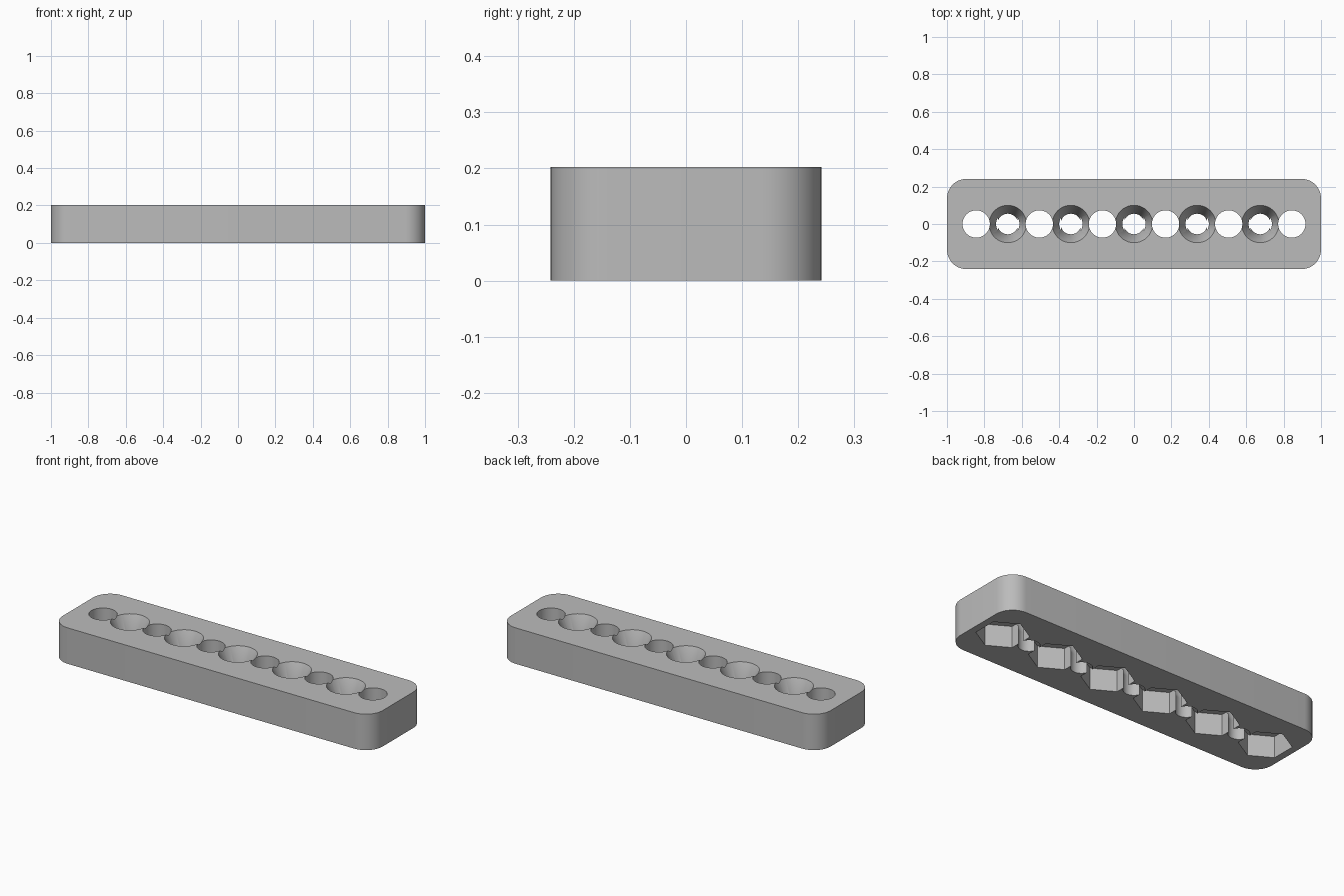
import bpy, bmesh
from math import sin, cos, pi, radians

cube = bpy.data.objects.get("Cube")
if cube:
    bpy.data.objects.remove(cube, do_unlink=True)

LENGTH, WIDTH, HEIGHT, CORNER = 2.0, 0.483, 0.203, 0.105
PITCH = 0.3375            # distance between equal holes
HOLE_R, SCREW_R, SINK_R = 0.073, 0.055, 0.1
SINK_DEPTH = 0.1
NUT_R, NUT_DEPTH = 0.135, 0.12

grey = bpy.data.materials.new("plain grey")
grey.use_nodes = True
colour = (0.5, 0.5, 0.5, 1)
grey.diffuse_color = colour
grey.node_tree.nodes["Principled BSDF"].inputs["Base Color"].default_value = colour


def circle(radius, count):
    """Regular outline whose first corner points along y."""
    return [(radius * sin(2 * pi * i / count), radius * cos(2 * pi * i / count))
            for i in range(count)]


def loft(name, sections, x=0.0):
    """Solid through (outline, z) sections that share a point count."""
    bm = bmesh.new()
    rings = [[bm.verts.new((px + x, py, z)) for px, py in outline]
             for outline, z in sections]
    count = len(rings[0])
    for low, high in zip(rings, rings[1:]):
        for i in range(count):
            j = (i + 1) % count
            bm.faces.new((low[i], low[j], high[j], high[i]))
    bm.faces.new(rings[0])
    bm.faces.new(rings[-1])
    bmesh.ops.recalc_face_normals(bm, faces=bm.faces)
    mesh = bpy.data.meshes.new(name)
    bm.to_mesh(mesh)
    bm.free()
    mesh.materials.append(grey)
    obj = bpy.data.objects.new(name, mesh)
    bpy.context.collection.objects.link(obj)
    return obj


# Bar with rounded vertical corners
outline = []
for quarter, (sx, sy) in enumerate([(1, 1), (-1, 1), (-1, -1), (1, -1)]):
    for step in range(13):
        a = (quarter + step / 12) * pi / 2
        outline.append((sx * (LENGTH / 2 - CORNER) + CORNER * cos(a),
                        sy * (WIDTH / 2 - CORNER) + CORNER * sin(a)))
bar = loft("drilled_bar", [(outline, 0), (outline, HEIGHT)])

OVER = 0.02               # cutters overshoot the bar
cutters = []

# Through holes, each with a six-sided nut pocket underneath
for i in range(6):
    x = (i - 2.5) * PITCH
    hole, nut = circle(HOLE_R, 48), circle(NUT_R, 6)
    cutters.append(loft("hole_cutter", [(hole, -OVER), (hole, HEIGHT + OVER)], x))
    cutters.append(loft("nut_cutter", [(nut, -OVER), (nut, NUT_DEPTH)], x))

# Countersunk screw holes between them
flare = SINK_R + OVER * (SINK_R - SCREW_R) / SINK_DEPTH
for i in range(5):
    shaft = circle(SCREW_R, 48)
    cutters.append(loft("screw_cutter", [(shaft, -OVER), (shaft, HEIGHT - SINK_DEPTH),
                                         (circle(flare, 48), HEIGHT + OVER)],
                        (i - 2) * PITCH))

bpy.ops.object.select_all(action='DESELECT')
bpy.context.view_layer.objects.active = bar
bar.select_set(True)
for cutter in cutters:
    mod = bar.modifiers.new("cut", 'BOOLEAN')
    mod.operation = 'DIFFERENCE'
    mod.solver = 'EXACT'
    mod.object = cutter
    bpy.ops.object.modifier_apply(modifier=mod.name)
    bpy.data.objects.remove(cutter, do_unlink=True)

bpy.ops.object.shade_smooth_by_angle(angle=radians(30))
